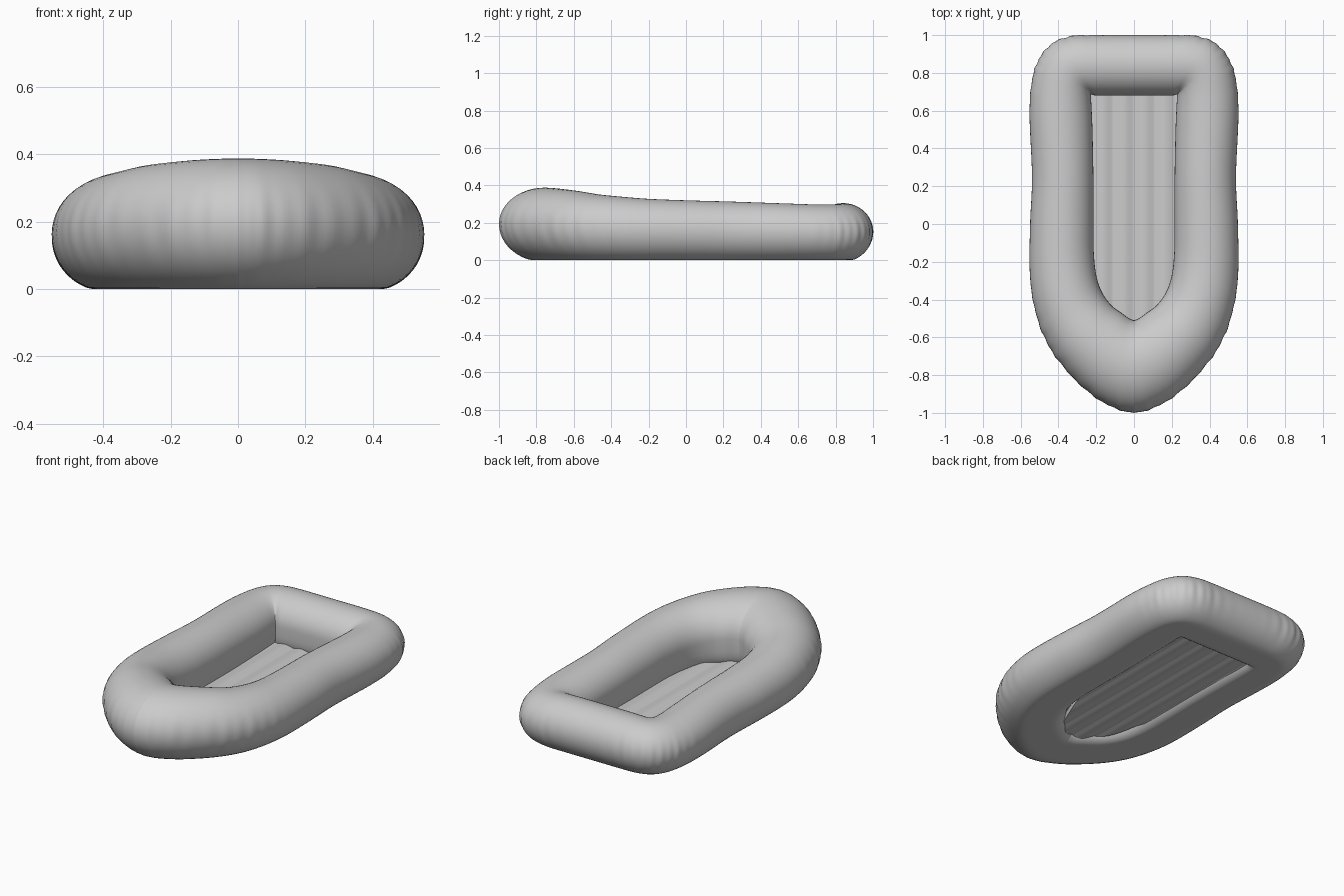
import bpy, bmesh, math

if "Cube" in bpy.data.objects:
    bpy.data.objects.remove(bpy.data.objects["Cube"])

# Half outline stations, stern to bow: outer x, outer y, inner x, inner y, top height
STATIONS = [
    (0.00, 1.00, 0.000, 0.68, 0.305), (0.20, 1.00, 0.14, 0.68, 0.305),
    (0.33, 0.995, 0.200, 0.68, 0.303), (0.435, 0.955, 0.225, 0.685, 0.30),
    (0.505, 0.87, 0.228, 0.675, 0.298), (0.54, 0.76, 0.225, 0.62, 0.298),
    (0.553, 0.58, 0.220, 0.50, 0.303), (0.54, 0.25, 0.215, 0.25, 0.313),
    (0.55, 0.00, 0.215, 0.00, 0.32), (0.552, -0.25, 0.213, -0.15, 0.328),
    (0.53, -0.43, 0.200, -0.27, 0.34), (0.475, -0.60, 0.17, -0.36, 0.353),
    (0.38, -0.75, 0.120, -0.43, 0.37), (0.23, -0.90, 0.06, -0.475, 0.382),
    (0.09, -0.98, 0.025, -0.50, 0.387), (0.00, -1.00, 0.00, -0.51, 0.388),
]
STEPS, RING = 10, 48


def catmull(a, b, c, d, t):
    return tuple(0.5 * (2 * q + (r - p) * t + (2 * p - 5 * q + 4 * r - s) * t * t
                        + (3 * q - p - 3 * r + s) * t ** 3)
                 for p, q, r, s in zip(a, b, c, d))


def make_object(name, bm, mirror=False):
    bmesh.ops.recalc_face_normals(bm, faces=bm.faces)
    mesh = bpy.data.meshes.new(name)
    bm.to_mesh(mesh)
    bm.free()
    obj = bpy.data.objects.new(name, mesh)
    bpy.context.collection.objects.link(obj)
    if mirror:
        mod = obj.modifiers.new("mirror", 'MIRROR')
        mod.use_clip = True
        mod.merge_threshold = 0.0005
    bpy.ops.object.select_all(action='DESELECT')
    obj.select_set(True)
    bpy.context.view_layer.objects.active = obj
    bpy.ops.object.shade_smooth_by_angle(angle=math.radians(50))
    return obj


# Inflated tube: flattened round sections swept along the half outline, then mirrored
last, prev, s1 = STATIONS[-1], STATIONS[-2], STATIONS[1]
pts = [(-s1[0], s1[1], -s1[2], s1[3], s1[4])] + STATIONS
pts.append(tuple(2 * a - b for a, b in zip(last, prev)))
path = [catmull(*pts[i:i + 4], k / STEPS)
        for i in range(len(pts) - 3) for k in range(STEPS)] + [last]

bm = bmesh.new()
rings = []
for n, (ox, oy, ix, iy, h) in enumerate(path):
    # seam puckers on the outside of the bow and the stern corners
    zone = max(0, min(1, (-oy - 0.25) * 3)) + max(0, min(1, (oy - 0.6) * 4)) * min(1, ox * 3)
    pucker = 0.002 * zone * (math.sin(n * 1.3) + 0.6 * math.sin(n * 0.71 + 1)) * min(1, ox * 8)
    r = math.hypot(ox - ix, oy - iy)
    ring = []
    for j in range(RING):
        a = 2 * math.pi * j / RING
        c, s = math.cos(a), math.sin(a)
        push = pucker * max(0, c) ** 8
        # lower inner quarter is squarer: the wall drops steeply to the floor
        if c < -1e-6 and s < -1e-6:
            c, s = -abs(c) ** 0.5, -abs(s) ** 0.5
        f = 0.5 + 0.5 * c + push / r
        z = h / 2 + h / 2 * s * (1.05 if s < 0 else 1)
        ring.append(bm.verts.new((ix + (ox - ix) * f, iy + (oy - iy) * f, max(0, z))))
    rings.append(ring)
for r0, r1 in zip(rings, rings[1:]):
    for j in range(RING):
        k = (j + 1) % RING
        bm.faces.new((r0[j], r0[k], r1[k], r1[j]))
make_object("inflated_tube", bm, mirror=True)

# Ribbed air floor: four long chambers, following the inner outline at the bow
W, COLS, ROWS = 0.24, 64, 24
bm = bmesh.new()
sheets = []
for side in (1, -1):
    grid = []
    for i in range(COLS + 1):
        x = -W + 2 * W * i / COLS
        y0 = -0.55 + 0.39 * (abs(x) / W) ** 2.3
        bulge = abs(math.sin(math.pi * x / 0.11)) ** 1.3
        col = []
        for j in range(ROWS + 1):
            y = y0 + (0.705 - y0) * j / ROWS
            col.append(bm.verts.new((x, y, 0.037 + side * (0.007 + 0.012 * bulge))))
        grid.append(col)
    for c0, c1 in zip(grid, grid[1:]):
        for j in range(ROWS):
            bm.faces.new((c0[j], c1[j], c1[j + 1], c0[j + 1]))
    sheets.append(grid)
# close the rim between upper and lower sheet
rims = [[g[i][0] for i in range(COLS + 1)] + g[COLS][1:]
        + [g[i][ROWS] for i in range(COLS - 1, -1, -1)] + g[0][ROWS - 1:0:-1] for g in sheets]
total = len(rims[0])
for i in range(total):
    k = (i + 1) % total
    bm.faces.new((rims[0][i], rims[0][k], rims[1][k], rims[1][i]))
make_object("ribbed_floor", bm)
